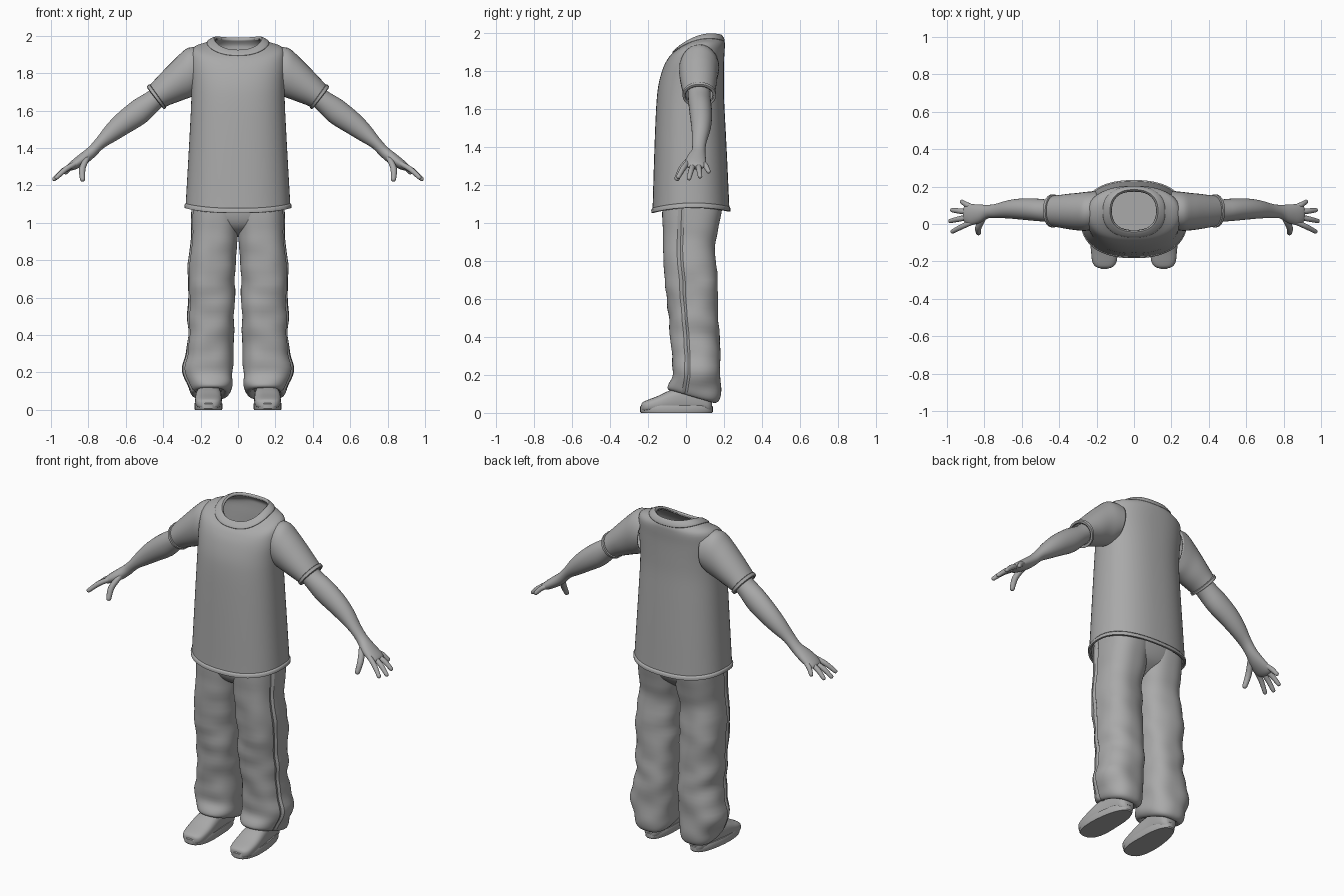
import bpy, bmesh, math
from mathutils import Vector, noise

grey = bpy.data.materials.new("clay_grey")
grey.diffuse_color = (0.4, 0.4, 0.4, 1)


def smooth_rows(rows, n=4):
    """Catmull-Rom interpolation through rows of section parameters."""
    out = []
    for i in range(len(rows) - 1):
        a, b = rows[max(i - 1, 0)], rows[i]
        c, d = rows[i + 1], rows[min(i + 2, len(rows) - 1)]
        for k in range(n):
            t = k / n
            out.append([0.5 * (2 * q + (r - p) * t + (2 * p - 5 * q + 4 * r - s) * t * t
                               + (3 * q - p - 3 * r + s) * t ** 3) for p, q, r, s in zip(a, b, c, d)])
    return out + [list(rows[-1])]


def oval(n, e=2.0, start=0.0):
    """Unit superellipse as (cos, sin) pairs."""
    f = lambda v: math.copysign(abs(v) ** (2 / e), v)
    angles = [start + 2 * math.pi * i / n for i in range(n)]
    return [(f(math.cos(a)), f(math.sin(a))) for a in angles]


def loft(name, rings, caps=True, mirror=False, thick=0.0, angle=40):
    bm = bmesh.new()
    vs = [[bm.verts.new(p) for p in r] for r in rings]
    n = len(vs[0])
    for a, b in zip(vs, vs[1:]):
        for i in range(n):
            bm.faces.new((a[i], a[(i + 1) % n], b[(i + 1) % n], b[i]))
    if caps:
        bm.faces.new(vs[0])
        bm.faces.new(vs[-1])
    bmesh.ops.recalc_face_normals(bm, faces=bm.faces)
    me = bpy.data.meshes.new(name)
    bm.to_mesh(me)
    bm.free()
    me.materials.append(grey)
    ob = bpy.data.objects.new(name, me)
    bpy.context.collection.objects.link(ob)
    bpy.ops.object.select_all(action='DESELECT')
    bpy.context.view_layer.objects.active = ob
    ob.select_set(True)
    bpy.ops.object.shade_smooth_by_angle(angle=math.radians(angle))
    if thick:
        m = ob.modifiers.new("thickness", 'SOLIDIFY')
        m.thickness, m.offset = thick, -1
    if mirror:
        ob.modifiers.new("mirror", 'MIRROR').use_mirror_merge = False
    return ob


# Shirt: half width, front y, back y, then front, side and back heights
def shirt_ring(row, grow=0.0):
    hx, yf, yb, zf, zs, zb = row
    yc, ry = (yf + yb) / 2, (yb - yf) / 2 + grow
    ring = []
    for c, s in oval(64, 2.35):
        z = zs + (zb - zf) / 2 * s + ((zb + zf) / 2 - zs) * s * s
        ring.append((c * (hx + grow), yc + s * ry, z))
    return ring


shirt = [(.280, -.177, .229, 1.058, 1.085, 1.065), (.279, -.175, .227, 1.10, 1.11, 1.10),
         (.268, -.169, .218, 1.3, 1.3, 1.3), (.257, -.162, .208, 1.5, 1.5, 1.5),
         (.250, -.154, .200, 1.65, 1.65, 1.65), (.250, -.142, .199, 1.74, 1.75, 1.75),
         (.254, -.118, .200, 1.82, 1.86, 1.85), (.240, -.092, .204, 1.868, 1.934, 1.92),
         (.167, -.070, .202, 1.893, 1.962, 1.955), (.127, -.040, .182, 1.92, 1.980, 1.985)]
loft("shirt_body", [shirt_ring(r) for r in smooth_rows(shirt)], caps=False, thick=.012)
loft("shirt_hem", [shirt_ring(r, g) for r, g in (
    ((.280, -.177, .229, 1.051, 1.078, 1.058), -.004), ((.280, -.177, .229, 1.053, 1.080, 1.060), .005),
    ((.280, -.177, .229, 1.068, 1.095, 1.075), .006), ((.279, -.176, .228, 1.078, 1.105, 1.085), .0))],
    caps=False, thick=.006, angle=60)
collar = [(.167, -.072, .203, 1.893, 1.962, 1.955), (.164, -.071, .203, 1.900, 1.970, 1.963),
          (.144, -.055, .195, 1.916, 1.982, 1.980), (.128, -.042, .184, 1.925, 1.987, 1.990),
          (.118, -.034, .174, 1.915, 1.976, 1.978)]
loft("collar", [shirt_ring(r) for r in smooth_rows(collar, 2)], caps=False, thick=.008)


# Sleeves and arms: upper point (x, z), lower point (x, z), centre y, y radius
def limb_ring(row, grow=0.0, n=28):
    xt, zt, xb, zb, y, ry = row
    mid = Vector(((xt + xb) / 2, y, (zt + zb) / 2))
    half = Vector(((xt - xb) / 2, 0, (zt - zb) / 2))
    half += half.normalized() * grow
    return [mid + half * c + Vector((0, s * (ry + grow), 0)) for c, s in oval(n)]


sleeve = [(.195, 1.935, .215, 1.70, .075, .100), (.265, 1.936, .245, 1.675, .068, .104),
          (.320, 1.893, .285, 1.660, .066, .100), (.385, 1.828, .325, 1.645, .067, .094),
          (.445, 1.765, .365, 1.630, .068, .086), (.482, 1.724, .398, 1.615, .070, .081)]
loft("sleeve", [limb_ring(r) for r in smooth_rows(sleeve)], caps=False, mirror=True, thick=.01)
cuff = [(.468, 1.738, .386, 1.622, .070, .082), (.471, 1.735, .389, 1.620, .070, .082),
        (.483, 1.723, .399, 1.613, .070, .081), (.486, 1.720, .402, 1.612, .070, .081)]
loft("sleeve_cuff", [limb_ring(r, g) for r, g in zip(cuff, (0, .007, .007, -.004))],
     caps=False, mirror=True, thick=.008, angle=60)
arm = [(.40, 1.775, .33, 1.675, .07, .058), (.475, 1.706, .412, 1.615, .07, .059),
       (.555, 1.657, .490, 1.538, .076, .060), (.635, 1.593, .580, 1.482, .080, .056),
       (.700, 1.527, .650, 1.440, .078, .048), (.757, 1.452, .718, 1.400, .070, .038),
       (.800, 1.404, .764, 1.354, .066, .036), (.840, 1.372, .808, 1.318, .055, .049),
       (.882, 1.338, .862, 1.288, .050, .056), (.906, 1.316, .892, 1.280, .052, .048),
       (.914, 1.304, .906, 1.286, .053, .036)]
loft("arm_and_palm", [limb_ring(r) for r in smooth_rows(arm, 3)], mirror=True, angle=70)


# Fingers: tapered round tubes through three points
def finger(name, pts, r0):
    rows = smooth_rows([(*p, r) for p, r in zip(pts, (r0, r0, r0 * .8))], 4)
    axis = (Vector(pts[2]) - Vector(pts[1])).normalized()
    rows += [(*(Vector(pts[2]) + axis * r0 * d), r0 * k) for d, k in ((.45, .65), (.7, .35))]
    u = axis.cross((0, 1, 0)).normalized()
    v = axis.cross(u)
    loft(name, [[Vector(r[:3]) + (u * c + v * s) * r[3] for c, s in oval(12)] for r in rows],
         mirror=True, angle=70)


for name, base, tip in (("index_finger", (.862, .012, 1.320), (.970, -.040, 1.242)),
                        ("middle_finger", (.880, .038, 1.306), (.982, .016, 1.234)),
                        ("ring_finger", (.880, .064, 1.306), (.972, .074, 1.244)),
                        ("little_finger", (.858, .086, 1.318), (.920, .119, 1.270))):
    mid = (Vector(base) + Vector(tip)) / 2 + Vector((.004, 0, .006))
    finger(name, (base, tuple(mid), tip), .0145)
finger("thumb", ((.808, .030, 1.345), (.832, -.018, 1.290), (.831, -.047, 1.233)), .0175)


# Trousers: front z, back z, inner x, outer x, front y, back y
def leg_ring(row):
    zf, zb, xi, xo, yf, yb = row
    ring = []
    for i, (c, s) in enumerate(oval(56, 2.5, -.29)):
        p = Vector(((xi + xo) / 2 + c * (xo - xi) / 2, (yf + yb) / 2 + s * (yb - yf) / 2,
                    (zf + zb) / 2 + s * (zb - zf) / 2))
        # Soft folds in the cloth, and a pressed outer seam
        fold = noise.noise(Vector((p.x * 7, p.y * 7, p.z * 11))) * .012 * min(1, max(0, (1.05 - p.z) * 4))
        if i == 0:
            fold -= .009
        ring.append(p + Vector((c, s, 0)) * fold)
    return ring


leg = [(1.16, 1.16, -.015, .245, -.12, .19), (1.06, 1.06, -.010, .250, -.125, .188),
       (.95, .95, -.002, .252, -.122, .165), (.85, .85, .008, .257, -.118, .152),
       (.70, .70, .015, .272, -.110, .168), (.60, .60, .012, .264, -.100, .165),
       (.50, .50, .020, .270, -.090, .170), (.40, .40, .025, .264, -.078, .175),
       (.30, .30, .029, .278, -.075, .180), (.21, .20, .028, .290, -.073, .183),
       (.155, .115, .026, .274, -.090, .181), (.128, .065, .040, .255, -.092, .170),
       (.118, .052, .062, .235, -.076, .145), (.135, .075, .085, .215, -.055, .125)]
loft("trouser_leg", [leg_ring(r) for r in smooth_rows(leg)], mirror=True, angle=32)

# Seat of the trousers: z, half width, front y, back y
seat = [(.93, .03, -.02, .07), (.965, .12, -.08, .12), (1.01, .20, -.112, .165),
        (1.08, .245, -.124, .188), (1.18, .24, -.12, .185)]
loft("trouser_seat", [[(c * h, (f + b) / 2 + s * (b - f) / 2, z) for c, s in oval(40, 2.5)]
                      for z, h, f, b in smooth_rows(seat)])

# Shoes: y, centre x, half width, bottom z, top z
shoe = [(-.236, .158, .020, .015, .040), (-.230, .158, .044, .008, .054), (-.205, .158, .064, .004, .067),
        (-.15, .158, .071, .004, .088), (-.08, .157, .070, .004, .120), (0, .154, .062, .004, .140),
        (.08, .150, .056, .004, .140), (.12, .150, .046, .004, .120), (.137, .150, .026, .010, .100)]
loft("shoe", [[(x + c * h, y, (b + t) / 2 + s * (t - b) / 2) for c, s in oval(28, 2.8)]
              for y, x, h, b, t in smooth_rows(shoe, 3)], mirror=True, angle=60)
outline = [(.158 - .03 * max(0, s) * .3 + c * (.073 - .010 * s), -.05 + s * .191) for c, s in oval(40, 2.5)]
loft("shoe_sole", [[(.155 + (x - .155) * k, -.05 + (y + .05) * k, z) for x, y in outline]
                   for k, z in ((.97, 0), (1, .006), (1, .032), (.96, .040))], mirror=True)
